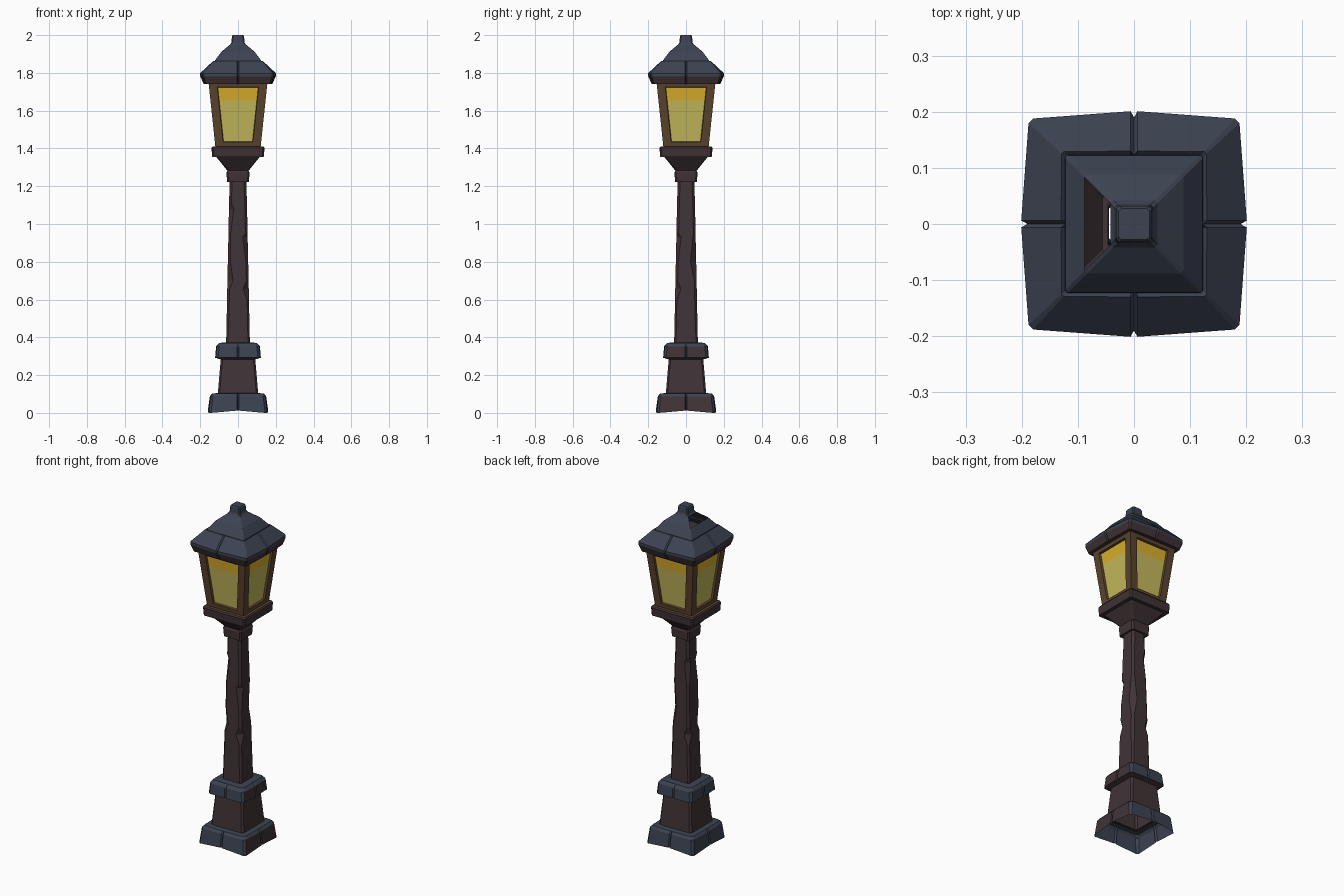
import bpy, bmesh, math
from mathutils import Matrix, Vector

if "Cube" in bpy.data.objects:
    bpy.data.objects.remove(bpy.data.objects["Cube"])


def material(name, rgb):
    m = bpy.data.materials.new(name)
    m.diffuse_color = (*rgb, 1)
    m.use_nodes = True
    m.node_tree.nodes["Principled BSDF"].inputs["Base Color"].default_value = m.diffuse_color
    return m


SLATE, BROWN, FRAME, AMBER, PALE = range(5)
mats = [material("slate", (0.045, 0.055, 0.082)),
        material("dark brown", (0.052, 0.033, 0.037)),
        material("warm frame brown", (0.105, 0.058, 0.027)),
        material("amber glass", (0.70, 0.43, 0.025)),
        material("pale yellow glass", (0.56, 0.48, 0.105))]


def finish(name, bm):
    me = bpy.data.meshes.new(name)
    bm.to_mesh(me)
    bm.free()
    for m in mats:
        me.materials.append(m)
    ob = bpy.data.objects.new(name, me)
    bpy.context.collection.objects.link(ob)
    return ob


def turn(k):
    return Matrix.Rotation(k * math.pi / 2, 3, 'Z')


def loft(name, rings, colour, skip=lambda seg, side: False):
    """Open square tube. Ring: z, half width, corner chamfer(s), mid bulge, mid notch depth, mid lift."""
    bm = bmesh.new()
    loops = []
    for r in rings:
        z, h, c, bow, notch, lift = (list(r) + [0] * 6)[:6]
        cs = c if isinstance(c, tuple) else (c,) * 4
        loop, w = [], 0.006
        for k in range(4):
            a, b = cs[k], cs[(k + 1) % 4]
            for p in ((a - h, -h, z), (-w, -h - bow, z + lift), (0, -h - bow + notch, z + lift),
                      (w, -h - bow, z + lift), (h - b, -h, z)):
                loop.append(bm.verts.new(turn(k) @ Vector(p)))
        loops.append(loop)
    for s in range(len(loops) - 1):
        lo, hi = loops[s], loops[s + 1]
        for j in range(20):
            side = j // 5 if j % 5 < 4 else -1
            if skip(s, side):
                continue
            n = (j + 1) % 20
            bm.faces.new((lo[j], lo[n], hi[n], hi[j])).material_index = colour(s, side)
    return finish(name, bm)


# Base: the right-hand faces are bare brown, the others slate
def stone(seg, side):
    return BROWN if side == 1 and seg == 0 else SLATE


loft("plinth", [(0.0, 0.155, 0.012, 0.005, 0.012, 0.012),
                (0.088, 0.145, 0.012, 0.004, 0.010),
                (0.102, 0.134, 0.012, 0.003, 0.006),
                (0.106, 0.10, 0.008)], stone)
loft("pedestal", [(0.10, 0.107, 0.010), (0.29, 0.091, 0.010)], lambda s, k: BROWN)
loft("base_collar", [(0.283, 0.09, 0.010), (0.292, 0.118, 0.012, 0.003, 0.005),
                     (0.352, 0.113, 0.014, 0.003, 0.006),
                     (0.370, 0.100, 0.014, 0, 0.003), (0.374, 0.058, 0.010)],
     lambda s, k: BROWN if s == 0 else stone(s - 1, k))

# Pole with chipped corners
loft("pole", [(0.365, 0.063, 0.010),
              (0.60, 0.058, (0.012, 0.010, 0.012, 0.010)),
              (0.655, 0.057, (0.012, 0.030, 0.012, 0.028)),
              (0.70, 0.056, (0.030, 0.012, 0.012, 0.012)),
              (0.80, 0.054, (0.014, 0.012, 0.030, 0.012)),
              (0.93, 0.051, (0.012, 0.026, 0.014, 0.012)),
              (0.95, 0.051, 0.012),
              (1.08, 0.048, (0.026, 0.012, 0.012, 0.024)),
              (1.11, 0.047, 0.012),
              (1.225, 0.045, 0.014)], lambda s, k: BROWN)

# Neck, funnel and lantern tray
loft("lantern_tray", [(1.222, 0.046, 0.010), (1.222, 0.058, 0.008), (1.272, 0.061, 0.008),
                      (1.282, 0.056, 0.010), (1.355, 0.115, 0.010), (1.355, 0.136, 0.008),
                      (1.402, 0.139, 0.008, 0.002), (1.410, 0.134, 0.008), (1.412, 0.115, 0.006)],
     lambda s, k: FRAME if s == 7 else BROWN)


# Lantern: one framed opening per side with a recessed two-tone pane
def half(z):
    return 0.12 + 0.035 * (z - 1.41) / 0.33


def row(z, post, depth):
    u = half(z) - post
    return [Vector((-u, depth - half(z), z)), Vector((u, depth - half(z), z))]


def outline(z0, z1, post, depth):
    a, b = row(z0, post, depth), row(z1, post, depth)
    return [a[0], a[1], b[1], b[0]]


frame, glass = bmesh.new(), bmesh.new()


def quad(bm, k, pts, mat):
    bm.faces.new([bm.verts.new(turn(k) @ p) for p in pts]).material_index = mat


for k in range(4):
    levels = [outline(1.408, 1.748, 0, 0), outline(1.435, 1.724, 0.044, 0),
              outline(1.438, 1.721, 0.047, 0.014)]
    for a, b in zip(levels, levels[1:]):
        for i in range(4):
            n = (i + 1) % 4
            quad(frame, k, (a[i], a[n], b[n], b[i]), FRAME)
    quad(glass, k, outline(1.435, 1.655, 0.045, 0.012), PALE)
    quad(glass, k, outline(1.655, 1.724, 0.045, 0.012), AMBER)
finish("lantern_frame", frame)
finish("lantern_glass", glass)

# Roof: bowed eaves with a notch in the middle of each side, broken open on the left
loft("roof", [(1.745, 0.150, 0.006), (1.742, 0.176, 0.008, 0.006, 0.004),
              (1.782, 0.188, 0.008, 0.012, 0.010), (1.798, 0.188, 0.008, 0.013, 0.012),
              (1.864, 0.129, 0.004, 0.001, 0.008), (1.857, 0.123, 0.004),
              (1.866, 0.122, 0.005), (1.912, 0.088, 0.005), (1.950, 0.042, 0.005),
              (1.960, 0.035, 0.006), (1.994, 0.032, 0.006), (2.0, 0.028, 0.006), (2.0, 0.008, 0.001)],
     lambda s, k: BROWN if s < 2 else SLATE,
     skip=lambda s, k: s == 7 and k == 3)

# Flat top of the finial
top = bmesh.new()
top.faces.new([top.verts.new((x, y, 2.0)) for x, y in
               ((-.01, -.01), (.01, -.01), (.01, .01), (-.01, .01))]).material_index = SLATE
finish("finial_top", top)
